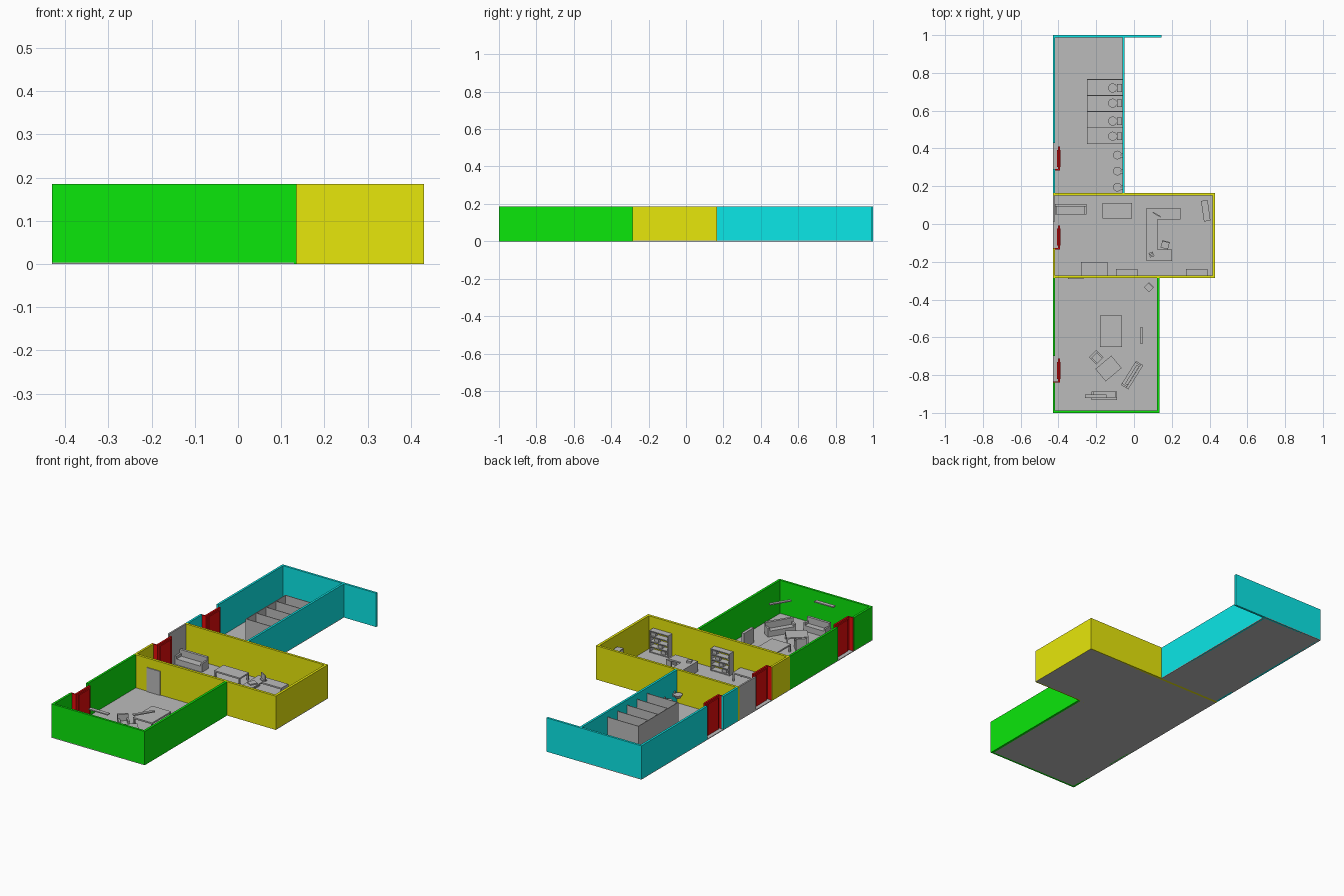
import bpy, bmesh
from math import radians
from mathutils import Matrix, Vector

cube = bpy.data.objects.get("Cube")
if cube:
    bpy.data.objects.remove(cube, do_unlink=True)


def material(name, rgb):
    m = bpy.data.materials.new(name)
    m.use_nodes = True
    m.diffuse_color = (*rgb, 1)
    m.node_tree.nodes["Principled BSDF"].inputs["Base Color"].default_value = (*rgb, 1)
    return m


LOW = 0.004
GREY = material("grey", (0.5, 0.5, 0.5))
GREEN = material("green", (LOW, 1, LOW))
YELLOW = material("yellow", (1, 1, LOW))
CYAN = material("cyan", (LOW, 1, 1))
RED = material("red", (1, LOW, LOW))
H = 0.185


def finish(name, bm, mat, at=(0, 0, 0), angle=0):
    mesh = bpy.data.meshes.new(name)
    bm.to_mesh(mesh)
    bm.free()
    mesh.materials.append(mat)
    ob = bpy.data.objects.new(name, mesh)
    ob.location = at
    ob.rotation_euler.z = radians(angle)
    bpy.context.collection.objects.link(ob)
    return ob


def add_box(bm, x0, x1, y0, y1, z0, z1):
    mid = Vector((x0 + x1, y0 + y1, z0 + z1)) / 2
    size = Matrix.Diagonal((x1 - x0, y1 - y0, z1 - z0, 1))
    bmesh.ops.create_cube(bm, size=1, matrix=Matrix.Translation(mid) @ size)


def add_bowl(bm, x, r_low, r_top, z0, z1):
    bmesh.ops.create_cone(bm, cap_ends=True, segments=16, radius1=r_low, radius2=r_top,
                          depth=z1 - z0, matrix=Matrix.Translation((x, 0, (z0 + z1) / 2)))


def boxes(name, parts, mat=GREY, at=(0, 0, 0), angle=0):
    bm = bmesh.new()
    for p in parts:
        add_box(bm, *p)
    return finish(name, bm, mat, at, angle)


def walls(name, mat, spans):
    boxes(name, [(*s, 0, H) for s in spans], mat)


# Floor slabs of the three rooms
boxes("floor", [(-.43, .13, -1, -.28, 0, .004), (-.43, .43, -.28, .16, 0, .004),
                (-.43, -.05, .16, 1, 0, .004)])

# Room walls with door openings on one side
walls("green_walls", GREEN, [(-.43, .135, -1, -.988), (.122, .135, -.988, -.287),
                             (-.43, -.418, -.988, -.84), (-.43, -.418, -.7, -.287)])
walls("yellow_walls", YELLOW, [(-.43, .43, -.287, -.273), (-.43, .43, .152, .165),
                               (.416, .43, -.273, .152), (-.43, -.418, -.273, -.13)])
walls("cyan_walls", CYAN, [(-.43, .145, .988, 1), (-.062, -.05, .165, .988),
                           (-.43, -.418, .165, .29), (-.43, -.418, .43, .988)])
walls("grey_wall", GREY, [(-.43, -.421, .01, .152)])
boxes("inner_door", [(-.35, -.268, -.292, -.287, .004, .135)])

# Red entrance doors
for i, y in enumerate((-.775, -.07, .348)):
    boxes(f"entrance_door_{i + 1}", [
        (-.403, -.393, -.062, .062, .004, H), (-.408, -.388, -.045, .045, .004, H - .01),
        (-.428, -.393, -.064, -.058, .004, H)], RED, (0, y, 0))

# Toilet stalls
stall_y = (.425, .51, .595, .68, .765)
boxes("stall_dividers", [(-.25, -.062, y - .002, y + .002, .004, .155) for y in stall_y])
boxes("stall_fronts", [(-.25, -.246, .425, .765, .01, .155)])


def toilet(i, y):
    bm = bmesh.new()
    add_bowl(bm, -.113, .012, .022, .004, .042)
    add_bowl(bm, -.113, .024, .024, .042, .046)
    add_box(bm, -.09, -.064, -.02, .02, .03, .075)
    add_box(bm, -.11, -.07, -.01, .01, .004, .035)
    finish(f"toilet_{i}", bm, GREY, (0, y, 0))


def sink(i, y):
    bm = bmesh.new()
    add_bowl(bm, -.088, .014, .023, .05, .068)
    add_box(bm, -.088, -.062, -.012, .012, .055, .068)
    add_box(bm, -.072, -.066, -.003, .003, .068, .08)
    finish(f"sink_{i}", bm, GREY, (0, y, 0))


for i, y in enumerate((.465, .545, .64, .72)):
    toilet(i + 1, y)
for i, y in enumerate((.195, .28, .365)):
    sink(i + 1, y)


# Furniture builders, each facing -y with the back at +y
def sofa(name, w, d, at, angle=0, h=.07):
    a, b = w / 2, d / 2
    boxes(name, [(-a, a, -b, b, .004, .035), (-a, a, b - .014, b, .035, h),
                 (-a, -a + .01, -b, b, .035, .05), (a - .01, a, -b, b, .035, .05)],
          GREY, (*at, 0), angle)


def table(name, w, d, h, at, angle=0):
    a, b, t = w / 2, d / 2, .008
    legs = [(x, x + t, y, y + t, .004, h - t) for x in (-a, a - t) for y in (-b, b - t)]
    boxes(name, legs + [(-a, a, -b, b, h - t, h)], GREY, (*at, 0), angle)


def bookshelf(name, w, d, h, at, angle=0):
    a, b, t = w / 2, d / 2, .005
    parts = [(-a, -a + t, -b, b, .004, h), (a - t, a, -b, b, .004, h)]
    for k in range(5):
        z = .006 + k * (h - t - .006) / 4
        parts.append((-a, a, -b, b, z, z + t))
        if k < 4:
            x = (-.6 + .35 * k) * a
            parts.append((x, x + .025, -b * .6, b * .6, z + t, z + .022))
    boxes(name, parts, GREY, (*at, 0), angle)


def chair(name, s, at, angle=0):
    a = s / 2
    boxes(name, [(-a, a, -a, a, .03, .038), (-a, a, a - .006, a, .038, .075),
                 (-.005, .005, -.005, .005, .008, .03),
                 (-a * .8, a * .8, -a * .8, a * .8, .004, .009)], GREY, (*at, 0), angle)


# Office furniture
sofa("office_sofa", .165, .055, (-.335, .078))
table("side_table", .155, .08, .045, (-.088, .07))
table("wall_table", .14, .072, .05, (-.21, -.238))
bookshelf("bookshelf_left", .115, .035, .125, (.332, -.256))
bookshelf("bookshelf_middle", .115, .035, .125, (-.038, -.256))
bookshelf("bookshelf_side", .11, .035, .13, (.38, .07), 98)
boxes("corner_desk", [(.065, .245, .025, .085, .052, .06), (.065, .125, -.195, .025, .052, .06),
                      (.125, .2, -.195, -.135, .052, .06), (.237, .245, .025, .085, .004, .052),
                      (.065, .073, -.195, .085, .004, .052), (.192, .2, -.195, -.135, .004, .052)])
boxes("desk_monitor", [(-.024, .024, -.003, .003, .067, .095), (-.015, .015, -.012, .012, .06, .067)],
      GREY, (.12, .05, 0), -30)
boxes("desk_keyboard", [(-.02, .02, -.018, .018, .06, .066)], GREY, (.095, -.012, 0), 60)
boxes("desk_phone", [(-.012, .012, -.005, .005, .06, .07), (-.012, .012, -.02, -.01, .06, .068)],
      GREY, (.09, -.155, 0), 20)
chair("desk_chair", .04, (.165, -.11), -15)

# Lounge furniture
table("dining_table", .115, .165, .045, (-.122, -.568))
table("coffee_table", .11, .085, .045, (-.135, -.765), 40)
sofa("lounge_sofa_front", .135, .045, (-.158, -.908), 180)
sofa("lounge_sofa_side", .15, .045, (-.01, -.8), -122)
sofa("armchair", .055, .055, (-.2, -.705), 45)
chair("corner_chair", .038, (.08, -.335), -45)
boxes("narrow_cabinet", [(.032, .048, -.632, -.548, .004, .085)])

# Slim hanging units above the lounge seats
boxes("hanging_unit_front", [(-.26, -.145, -.922, -.902, .168, .174)])
boxes("hanging_unit_side", [(-.058, .058, -.008, .008, .168, .174)], GREY, (-.01, -.8, 0), 58)
